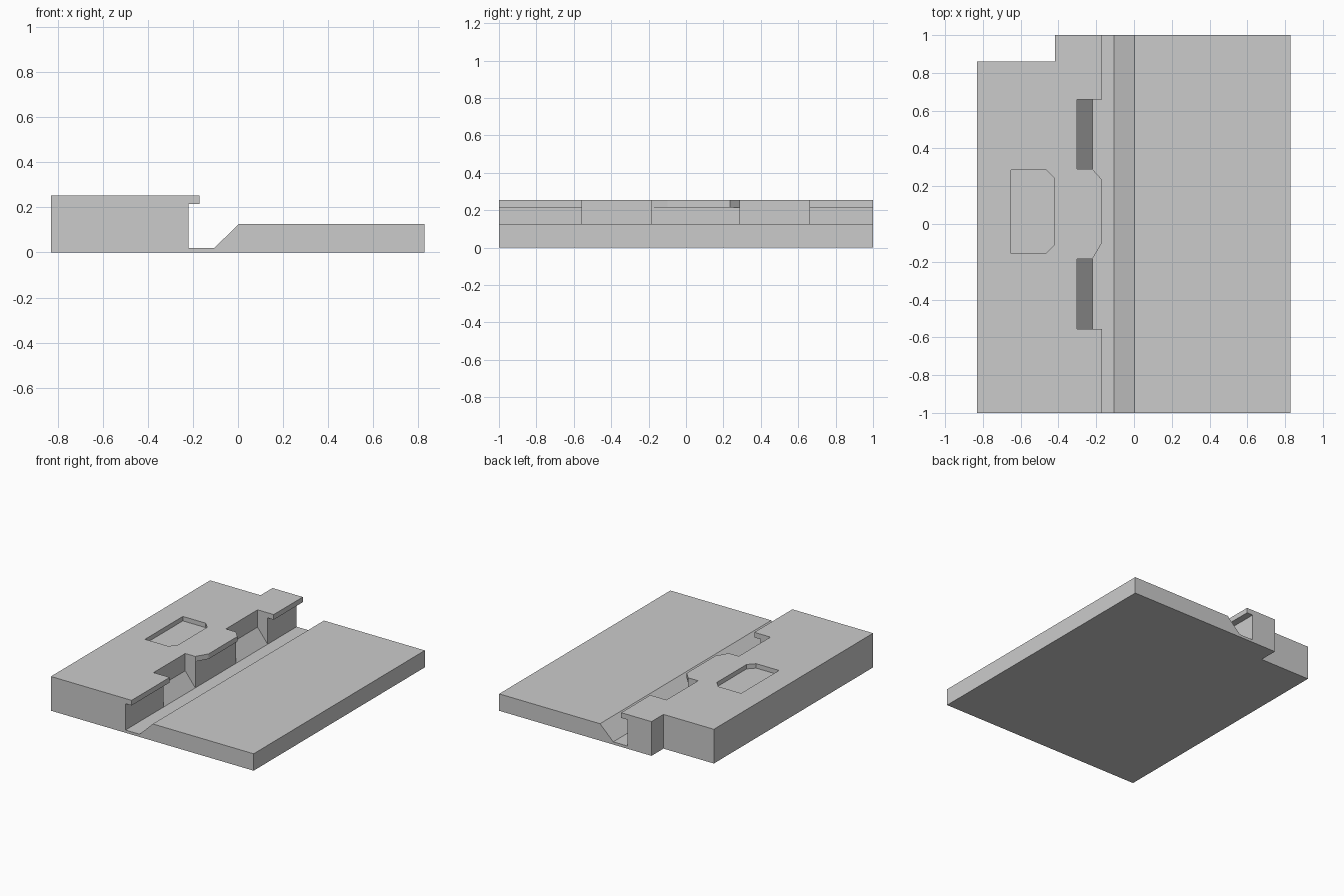
import bpy, bmesh

if "Cube" in bpy.data.objects:
    bpy.data.objects.remove(bpy.data.objects["Cube"])


def prism(name, pts, lo, hi, axis):
    """Extrude a profile: axis 'Y' takes (x, z) points, axis 'Z' takes (x, y)."""
    def place(p, t):
        return (p[0], t, p[1]) if axis == 'Y' else (p[0], p[1], t)
    bm = bmesh.new()
    face = bm.faces.new([bm.verts.new(place(p, lo)) for p in pts])
    ext = bmesh.ops.extrude_face_region(bm, geom=[face])
    new = [v for v in ext['geom'] if isinstance(v, bmesh.types.BMVert)]
    step = (0, hi - lo, 0) if axis == 'Y' else (0, 0, hi - lo)
    bmesh.ops.translate(bm, verts=new, vec=step)
    bmesh.ops.recalc_face_normals(bm, faces=bm.faces)
    me = bpy.data.meshes.new(name)
    bm.to_mesh(me)
    bm.free()
    ob = bpy.data.objects.new(name, me)
    bpy.context.collection.objects.link(ob)
    return ob


# Plate with raised block, overhanging lip, channel and bevelled lower plate
body = prism("slotted_plate", [
    (-.83, 0), (.828, 0), (.828, .125), (.003, .125), (-.105, .02), (-.22, .02),
    (-.22, .215), (-.17, .215), (-.17, .253), (-.83, .253)], -1, 1, 'Y')

cutters = []
# Missing back left corner
cutters.append(prism("corner_cutter",
    [(-1, .86), (-.418, .86), (-.418, 1.1), (-1, 1.1)], -.1, .4, 'Z'))

# Two notches through the lip with sloping floors
notch = [(-.302, .35), (-.302, .125), (-.22, .02), (-.13, .1), (-.13, .35)]
for y0, y1 in ((-.555, -.185), (.29, .66)):
    cutters.append(prism("notch_cutter", notch, y0, y1, 'Y'))

# Angled corners on the middle tongue of the lip
for y_root, y_tip in ((-.185, -.1), (.29, .235)):
    y_end = y_tip + (y_tip - y_root) * .2
    y_out = y_root - (y_tip - y_root) * .2
    cutters.append(prism("tongue_corner_cutter",
        [(-.22, y_root), (-.16, y_end), (-.16, y_out), (-.22, y_out)], .19, .35, 'Z'))

# Shallow pocket with two clipped corners
cutters.append(prism("pocket_cutter",
    [(-.652, -.155), (-.465, -.155), (-.42, -.108), (-.42, .24), (-.465, .287),
     (-.652, .287)], .22, .35, 'Z'))

# Apply the cuts
bpy.context.view_layer.objects.active = body
body.select_set(True)
for cutter in cutters:
    mod = body.modifiers.new("cut", 'BOOLEAN')
    mod.operation = 'DIFFERENCE'
    mod.solver = 'EXACT'
    mod.object = cutter
    bpy.ops.object.modifier_apply(modifier=mod.name)
for cutter in cutters:
    bpy.data.objects.remove(cutter, do_unlink=True)
